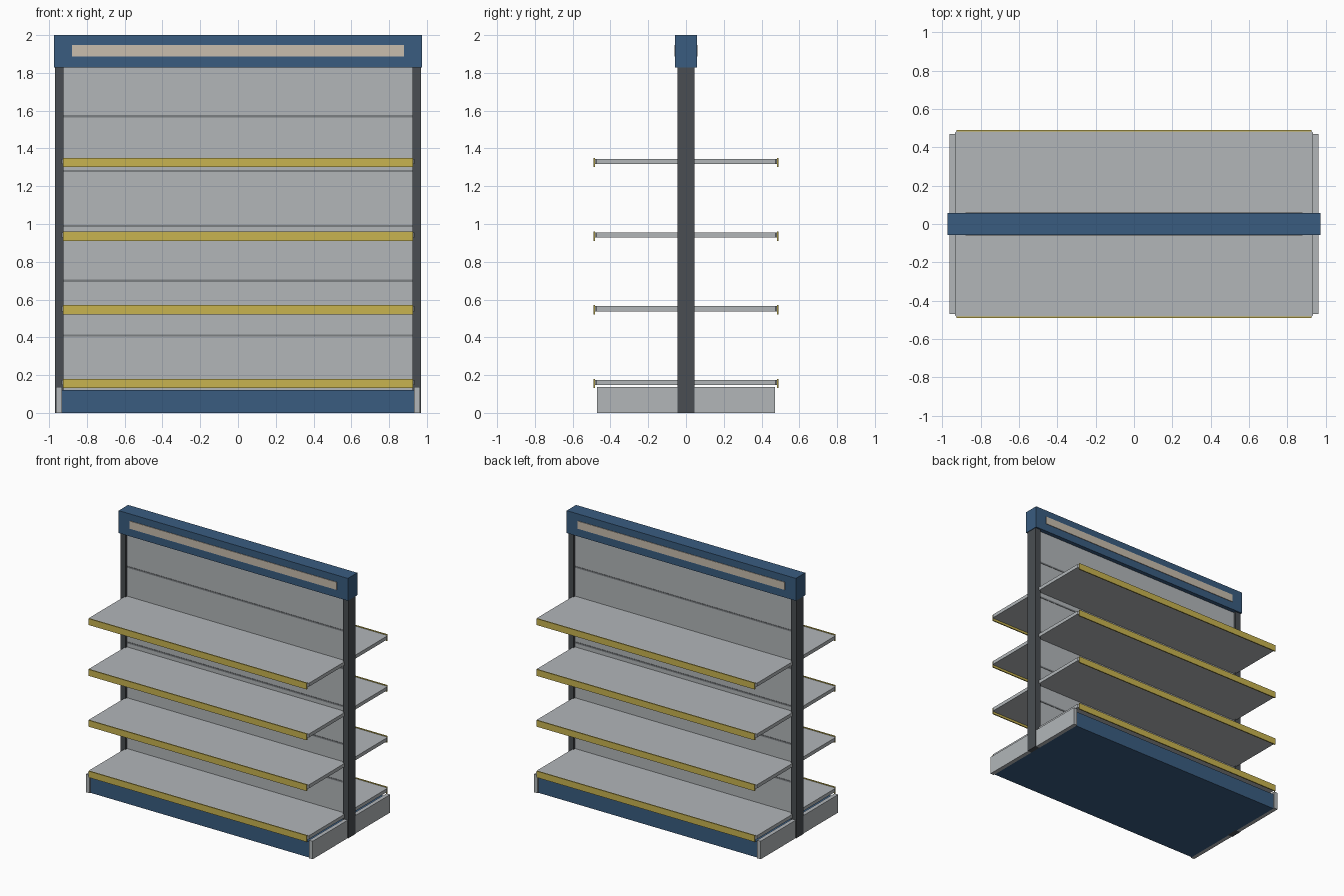
import bpy
import bmesh

old = bpy.data.objects.get("Cube")
if old:
    bpy.data.objects.remove(old, do_unlink=True)


def material(name, rgb):
    m = bpy.data.materials.new(name)
    m.use_nodes = True
    m.diffuse_color = (*rgb, 1)
    m.node_tree.nodes["Principled BSDF"].inputs["Base Color"].default_value = (*rgb, 1)
    return m


GREY = material("light grey metal", (0.445, 0.468, 0.485))
SEAM = material("seam grey", (0.2, 0.215, 0.225))
DARK = material("dark grey metal", (0.067, 0.076, 0.084))
BLUE = material("blue paint", (0.041, 0.107, 0.216))
YELLOW = material("yellow strip", (0.58, 0.456, 0.08))
CREAM = material("cream panel", (0.58, 0.51, 0.42))


def box(name, mat, x, y, z, corner=0):
    """Box spanning three (low, high) ranges, with optional cut upright corners."""
    bm = bmesh.new()
    bmesh.ops.create_cube(bm, size=1)
    for v in bm.verts:
        v.co = [r[0] if c < 0 else r[1] for c, r in zip(v.co, (x, y, z))]
    if corner:
        upright = [e for e in bm.edges
                   if abs(e.verts[0].co.z - e.verts[1].co.z) > 0.001]
        bmesh.ops.bevel(bm, geom=upright, offset=corner, segments=1, affect='EDGES')
    mesh = bpy.data.meshes.new(name)
    bm.to_mesh(mesh)
    bm.free()
    mesh.materials.append(mat)
    ob = bpy.data.objects.new(name, mesh)
    bpy.context.collection.objects.link(ob)
    return ob


def both(low, high, side):
    """Range mirrored to the given side."""
    return tuple(sorted((low * side, high * side)))


def sym(half):
    return (-half, half)


# Base, back panel and header
box("base_plinth", BLUE, sym(0.932), sym(0.46), (0, 0.12))
box("back_panel", GREY, sym(0.925), sym(0.025), (0.12, 1.84))
box("header", BLUE, sym(0.973), sym(0.057), (1.828, 2.0))

# Uprights and base end plates
for side, label in ((1, "left"), (-1, "right")):
    box(f"{label}_upright", DARK, both(0.924, 0.968, side), sym(0.045), (0, 1.83))
    box(f"{label}_base_end", GREY, both(0.932, 0.963, side), sym(0.47), (0, 0.138))

# Everything repeated on the two faces
for side, label in ((-1, "front"), (1, "back")):
    box(f"{label}_header_panel", CREAM, sym(0.88), both(0.056, 0.061, side), (1.888, 1.947))
    for i in range(5):
        z = 0.41 + 0.29 * i
        box(f"{label}_panel_seam_{i + 1}", SEAM, sym(0.924),
            both(0.024, 0.028, side), (z - 0.006, z + 0.006))
    for i in range(4):
        z = 0.148 + 0.39 * i
        box(f"{label}_shelf_{i + 1}", GREY, sym(0.934), both(0.025, 0.483, side),
            (z, z + 0.027), corner=0.008)
        box(f"{label}_price_strip_{i + 1}", YELLOW, sym(0.926), both(0.482, 0.491, side),
            (z - 0.017, z + 0.032))
